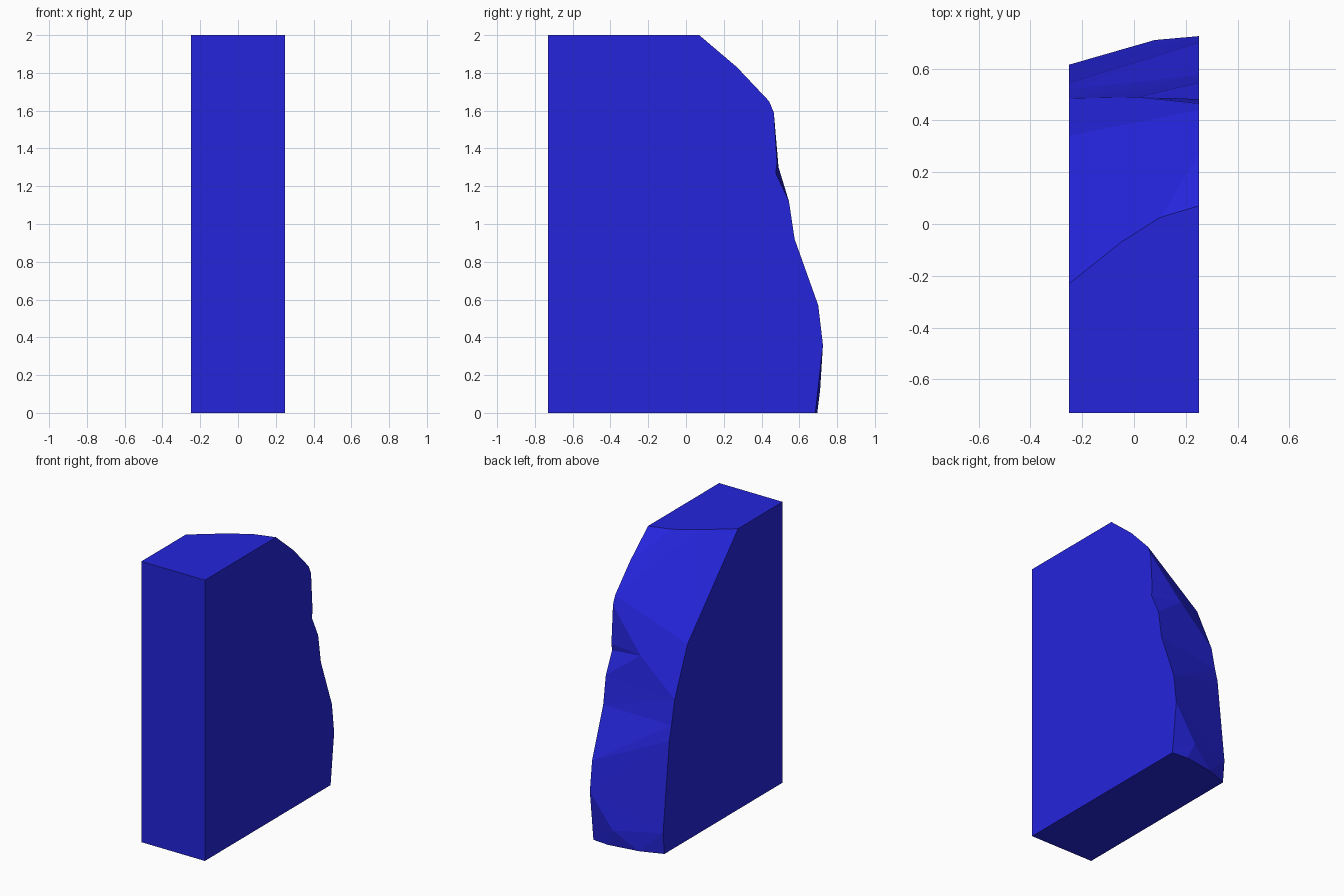
import bpy
import bmesh

cube = bpy.data.objects.get("Cube")
if cube:
    bpy.data.objects.remove(cube, do_unlink=True)

HALF_WIDTH = 0.25
FRONT = -0.73
HEIGHT = 2.0

# Rough back edge on each side, as (y, z) from top to bottom
left_edge = [(-0.23, HEIGHT), (0.34, 1.395), (0.485, 1.055), (0.52, 0.885),
             (0.545, 0.785), (0.615, 0.155), (0.6, 0)]
right_edge = [(0.07, HEIGHT), (0.27, 1.83), (0.44, 1.65), (0.465, 1.59),
              (0.482, 1.32), (0.475, 1.27), (0.545, 1.12), (0.575, 0.92),
              (0.7, 0.57), (0.725, 0.36), (0.685, 0)]

bm = bmesh.new()


def vert(x, y, z):
    return bm.verts.new((x, y, z))


def side(x, edge):
    """One flat side: the rough back edge closed by a straight front."""
    chain = [vert(x, y, z) for y, z in edge]
    front = [vert(x, FRONT, 0), vert(x, FRONT, HEIGHT)]
    bm.faces.new(chain + front)
    return chain, front


def fan(hub, *chain):
    """Fill triangles between a hub and each neighbouring pair of a chain."""
    for a, b in zip(chain, chain[1:]):
        bm.faces.new((hub, a, b))


L, (low_left, top_left) = side(-HALF_WIDTH, left_edge)
R, (low_right, top_right) = side(HALF_WIDTH, right_edge)

# Points across the broken back: top rim, notch, lower bulge, bottom rim
rim_a = vert(-0.05, -0.07, HEIGHT)
rim_b = vert(0.1, 0.025, HEIGHT)
notch = vert(0.015, 0.49, 1.3)
bulge = vert(0.08, 0.71, 0.12)
foot_a = vert(-0.09, 0.66, 0)
foot_b = vert(0.13, 0.695, 0)

# Flat front, top and bottom
bm.faces.new((low_left, low_right, top_right, top_left))
bm.faces.new((top_left, top_right, R[0], rim_b, rim_a, L[0]))
bm.faces.new((low_right, low_left, L[-1], foot_a, foot_b, R[-1]))

# Chipped facets of the back, from the top down
fan(rim_b, R[0], R[1])
fan(R[2], R[1], rim_b, rim_a)
fan(L[1], L[0], rim_a, R[2], R[3], notch, L[2])
fan(notch, *R[3:7], L[2])
fan(L[2], R[6], R[7], L[3])
fan(L[3], R[7], R[8], L[4])
fan(L[4], R[8], R[9], L[5])
fan(L[5], R[9], bulge, foot_a, L[6])
fan(bulge, R[9], R[10], foot_b, foot_a)

bmesh.ops.recalc_face_normals(bm, faces=bm.faces[:])
mesh = bpy.data.meshes.new("rock_slab")
bm.to_mesh(mesh)
bm.free()

# Single flat blue
blue = bpy.data.materials.new("deep_blue")
blue.use_nodes = True
colour = (0.018, 0.018, 0.72, 1)
blue.diffuse_color = colour
blue.node_tree.nodes["Principled BSDF"].inputs["Base Color"].default_value = colour
mesh.materials.append(blue)

slab = bpy.data.objects.new("rock_slab", mesh)
bpy.context.collection.objects.link(slab)
